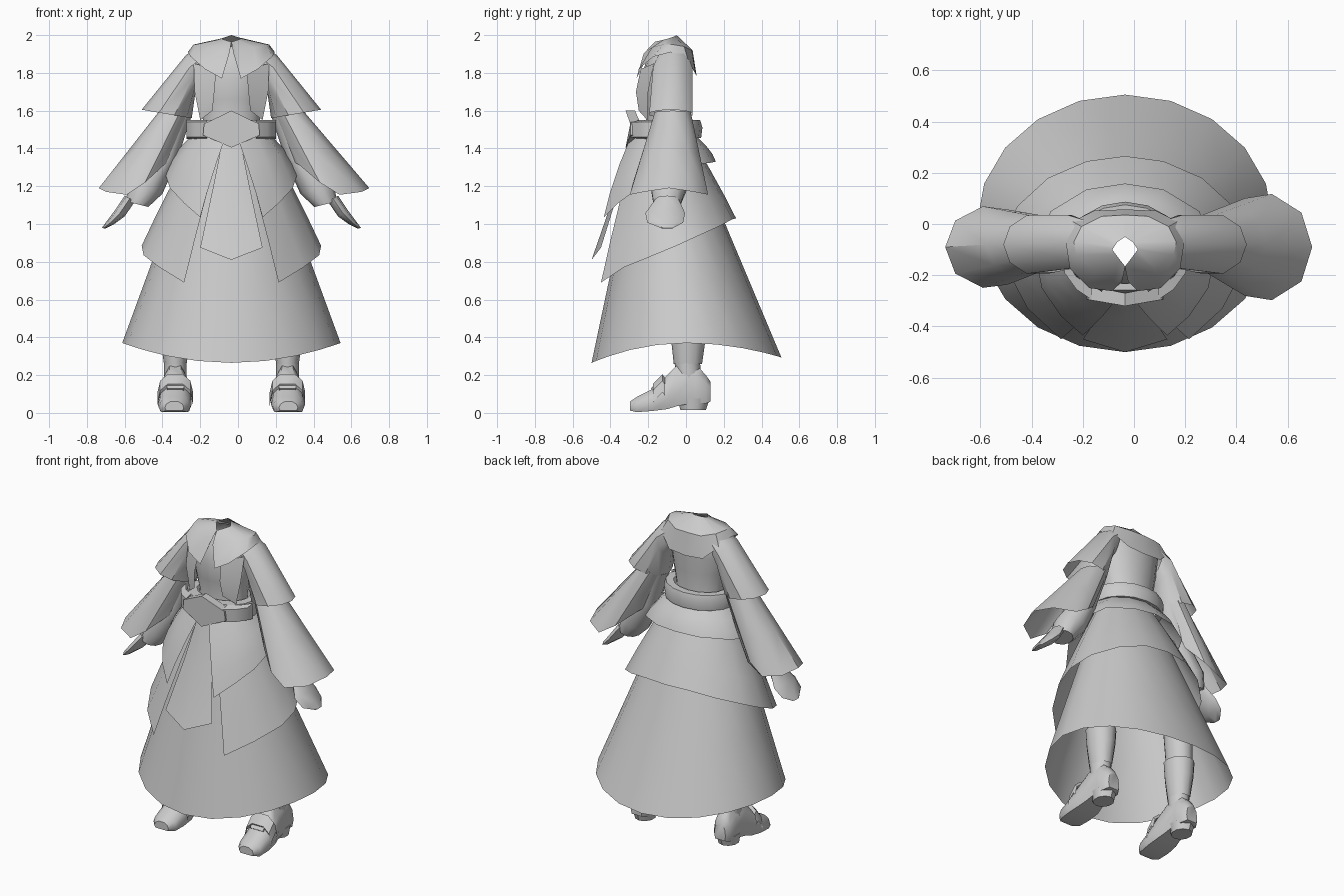
import bpy, math
from mathutils import Vector

if "Cube" in bpy.data.objects:
    bpy.data.objects.remove(bpy.data.objects["Cube"])

AX = -0.035  # symmetry axis of the figure


def loft(name, rings, closed=True, caps=(False, False)):
    """Skin a list of equally long point rows into one mesh object."""
    n = len(rings[0])
    verts = [tuple(p) for r in rings for p in r]
    faces = []
    for k in range(len(rings) - 1):
        for i in range(n if closed else n - 1):
            j = (i + 1) % n
            faces.append((k * n + i, k * n + j, (k + 1) * n + j, (k + 1) * n + i))
    if caps[0]:
        faces.append(tuple(reversed(range(n))))
    if caps[1]:
        faces.append(tuple(range((len(rings) - 1) * n, len(rings) * n)))
    me = bpy.data.meshes.new(name)
    me.from_pydata(verts, [], faces)
    ob = bpy.data.objects.new(name, me)
    bpy.context.collection.objects.link(ob)
    return ob


def oval(rx, front, back, z, n=16, cx=AX):
    """Horizontal ellipse from half width and front/back depth."""
    cy, ry = (front + back) / 2, (back - front) / 2
    return [(cx + rx * math.sin(t), cy - ry * math.cos(t), z)
            for t in (2 * math.pi * i / n for i in range(n))]


def arm_ring(s, outer, inner, cy, ry, n=10):
    """Tilted ellipse between an outer and an inner (dx, z) point."""
    (ox, oz), (ix, iz) = outer, inner
    pts = []
    for i in range(n):
        t = 2 * math.pi * i / n
        c = math.cos(t)
        pts.append((AX + s * ((ox + ix) / 2 + c * (ox - ix) / 2), cy + ry * math.sin(t),
                    (oz + iz) / 2 + c * (oz - iz) / 2))
    return pts


def mirrored(half, share_first=False):
    """Full row from a right half that runs front to back and ends on the axis."""
    left = [(AX - x, y, z) for x, y, z in half]
    right = [(AX + x, y, z) for x, y, z in half]
    return left[1 if share_first else 0:-1] + right[::-1]


def blend(a, b, t, bulge=0.0):
    mid = Vector((AX, -0.1, 0))
    out = []
    for p, q in zip(a, b):
        v = Vector(p).lerp(Vector(q), t)
        d = Vector((v.x - mid.x, v.y - mid.y, 0)).normalized()
        out.append(v + d * bulge)
    return out


# long skirt with a hem that dips at front and back
hem = []
for x, y, z in oval(0.578, -0.5, 0.505, 0.37, 20):
    hem.append((x, y, 0.37 - (0.105 if y < 0 else 0.075) * (y / 0.5) ** 2))
waist = oval(0.20, -0.26, 0.04, 1.40, 20)
loft("long_skirt", [waist, blend(waist, hem, 0.33), blend(waist, hem, 0.66), hem])


# two overskirt tiers, open at the front
def tier(name, half, a0, rx, front, back, z, bulge):
    n = len(half)
    cy, ry = (front + back) / 2, (back - front) / 2
    top = []
    for i in range(n):
        a = a0 + (math.pi - a0) * i / (n - 1)
        top.append((rx * math.sin(a), cy - ry * math.cos(a), z))
    t, h = mirrored(top), mirrored(half)
    loft(name, [t, blend(t, h, 0.35, bulge), blend(t, h, 0.7, bulge), h], closed=False)


tier("lower_overskirt",
     [(.25, -.45, .69), (.38, -.33, .77), (.465, -.17, .835), (.475, -.05, .885),
      (.42, .07, .94), (.30, .18, .99), (.15, .245, 1.025), (0, .265, 1.03)],
     0.3, 0.205, -0.28, 0.05, 1.42, 0.005)
tier("upper_overskirt",
     [(.165, -.435, 1.035), (.25, -.36, 1.11), (.325, -.25, 1.19), (.355, -.1, 1.28),
      (.29, .05, 1.315), (.15, .135, 1.325), (0, .158, 1.33)],
     0.15, 0.22, -0.295, 0.06, 1.46, 0.012)

# pointed front panel
loft("front_panel", [[(AX - w, y + b, z + e), (AX, y, z), (AX + w, y + b, z + e)]
                     for w, y, z, b, e in ((.05, -.305, 1.43, .01, 0), (.10, -.375, 1.17, .02, .01),
                                           (.165, -.50, .81, .05, .065))], closed=False)

# belt and pointed buckle
loft("belt", [oval(0.17, -0.22, 0.03, 1.55), oval(0.22, -0.28, 0.075, 1.55),
              oval(0.232, -0.292, 0.087, 1.51), oval(0.225, -0.285, 0.08, 1.455),
              oval(0.18, -0.24, 0.04, 1.455)])
buckle = [(0, 1.60), (.145, 1.53), (.15, 1.47), (0, 1.405), (-.15, 1.47), (-.145, 1.53)]
loft("buckle", [[(AX + x, -0.24 if x else -0.27, z) for x, z in buckle],
                [(AX + x, -0.295 if x else -0.32, z) for x, z in buckle]], caps=(True, True))
for s in (-1, 1):
    loft("belt_keeper", [[(AX + s * x, y, z) for y, z in ((f, 1.54), (f, 1.46), (f + .05, 1.45), (f + .05, 1.55))]
                         for x, f in ((.13, -.295), (.19, -.255), (.237, -.19))], caps=(True, True))

# fitted bodice
loft("bodice", [oval(.18, -.23, .03, 1.42), oval(.15, -.21, .02, 1.55), oval(.175, -.225, .025, 1.66),
                oval(.195, -.235, .03, 1.77), oval(.20, -.21, .03, 1.87), oval(.13, -.17, -.01, 1.94)])

# hanging lapels on the chest
for s in (-1, 1):
    loft("lapel", [[(AX + s * a, y1, z1), (AX + s * b, y2, z2)] for a, y1, z1, b, y2, z2 in
                   ((.08, -.24, 1.82, .20, -.17, 1.85), (.09, -.265, 1.70, .195, -.20, 1.70),
                    (.10, -.25, 1.60, .165, -.205, 1.55))], closed=False)

# shoulder collar split at the front
neck = [(0, -.165, 1.965), (.02, -.14, 1.97), (.035, -.12, 1.975), (.05, -.10, 1.98),
        (.04, -.085, 1.985), (.03, -.07, 1.99), (.015, -.06, 1.995), (0, -.05, 2.0)]
mid = [(.004, -.19, 1.94), (.04, -.20, 1.92), (.12, -.18, 1.935), (.19, -.12, 1.95),
       (.20, -.07, 1.95), (.17, -.01, 1.94), (.09, .03, 1.92), (0, .035, 1.92)]
edge = [(.012, -.225, 1.90), (.05, -.262, 1.77), (.14, -.25, 1.82), (.215, -.175, 1.885),
        (.23, -.08, 1.91), (.205, .01, 1.87), (.12, .052, 1.79), (0, .057, 1.78)]
loft("collar", [mirrored(r) for r in (neck, mid, edge)], closed=False)

# sleeves, forearms and hands
for s in (-1, 1):
    loft("upper_sleeve", [arm_ring(s, (.16, 1.945), (.16, 1.75), -.07, .09),
                          arm_ring(s, (.24, 1.895), (.19, 1.70), -.07, .11),
                          arm_ring(s, (.475, 1.605), (.21, 1.56), -.08, .12)])
    # bell sleeve with a slanted opening, larger on the right arm
    kx, ky = (1.05, 1.12) if s > 0 else (0.98, 0.86)
    opening = [(.71, -.09, 1.19), (.67, .03, 1.17), (.56, .095, 1.155), (.46, .08, 1.22), (.36, .01, 1.31),
               (.31, -.09, 1.34), (.36, -.19, 1.31), (.46, -.26, 1.22), (.56, -.275, 1.155), (.67, -.21, 1.17)]
    bell = [(AX + s * (.30 + (x - .30) * kx), -.09 + (y + .09) * ky, z) for x, y, z in opening]
    top = arm_ring(s, (.38, 1.60), (.22, 1.58), -.07, .10)
    loft("bell_sleeve", [top, blend(top, bell, 0.5), bell])
    loft("forearm", [arm_ring(s, (.35, 1.60), (.215, 1.56), -.07, .08),
                     arm_ring(s, (.42, 1.38), (.29, 1.33), -.08, .075),
                     arm_ring(s, (.54, 1.22), (.365, 1.16), -.09, .10),
                     arm_ring(s, (.56, 1.12), (.44, 1.09), -.10, .075)], caps=(False, True))
    loft("hand", [arm_ring(s, (.565, 1.15), (.51, 1.12), -.10, .06, 8),
                  arm_ring(s, (.615, 1.075), (.565, 1.04), -.11, .105, 8),
                  arm_ring(s, (.66, 1.015), (.62, 1.00), -.11, .095, 8),
                  arm_ring(s, (.685, .98), (.67, .975), -.10, .03, 8)], caps=(True, True))


# legs, stockings and shoes
def foot_section(cx, y, w, z0, z1):
    zc, h = (z0 + z1) / 2, (z1 - z0) / 2
    prof = [(-.85, -1), (.85, -1), (1, -.4), (.85, .45), (.4, 1), (-.4, 1), (-.85, .45), (-1, -.4)]
    return [(cx + w * a, y, zc + h * b) for a, b in prof]


for s in (-1, 1):
    cx = AX + s * .297
    loft("leg", [oval(.085, -.10, .10, .80, 12, cx), oval(.075, -.075, .10, .52, 12, cx),
                 oval(.06, -.06, .075, .26, 12, cx), oval(.06, -.05, .08, .18, 12, cx)], caps=(True, False))
    loft("boot_cuff", [oval(.07, -.07, .09, .50, 12, cx), oval(.088, -.085, .11, .50, 12, cx),
                       oval(.08, -.08, .105, .40, 12, cx), oval(.06, -.065, .085, .26, 12, cx)])
    loft("shoe", [foot_section(cx + s * d, *p) for d, p in (
        (.005, (-.297, .05, .012, .06)), (.005, (-.26, .082, .004, .085)), (.003, (-.18, .09, .01, .125)),
        (0, (-.10, .085, .02, .20)), (0, (-.05, .072, .035, .25)), (0, (.05, .066, .055, .26)),
        (0, (.105, .06, .05, .20)), (0, (.13, .04, .06, .165)))], caps=(True, True))
    loft("shoe_heel", [oval(.06, -.03, .105, .015, 10, cx), oval(.068, -.045, .125, .075, 10, cx)],
         caps=(True, True))
    # strap arching over the instep, with a square buckle
    arch = [(-.094, .07), (-.08, .13), (-.04, .165), (.04, .165), (.08, .13), (.094, .07)]
    loft("shoe_strap", [[(cx + x, y, z + dz) for x, z in arch]
                        for y, dz in ((-.165, -.03), (-.175, -.012), (-.125, .04), (-.11, .02))], closed=False)
    bpy.ops.mesh.primitive_cube_add(size=1, location=(cx, -.15, .145), rotation=(math.radians(46), 0, 0))
    b = bpy.context.object
    b.name = "shoe_buckle"
    b.scale = (.09, .075, .03)

# consistent normals and soft shading with crisp folds
for ob in bpy.context.scene.objects:
    bpy.context.view_layer.objects.active = ob
    bpy.ops.object.select_all(action='DESELECT')
    ob.select_set(True)
    bpy.ops.object.mode_set(mode='EDIT')
    bpy.ops.mesh.select_all(action='SELECT')
    bpy.ops.mesh.normals_make_consistent(inside=False)
    bpy.ops.object.mode_set(mode='OBJECT')
    bpy.ops.object.shade_smooth_by_angle(angle=math.radians(40))
